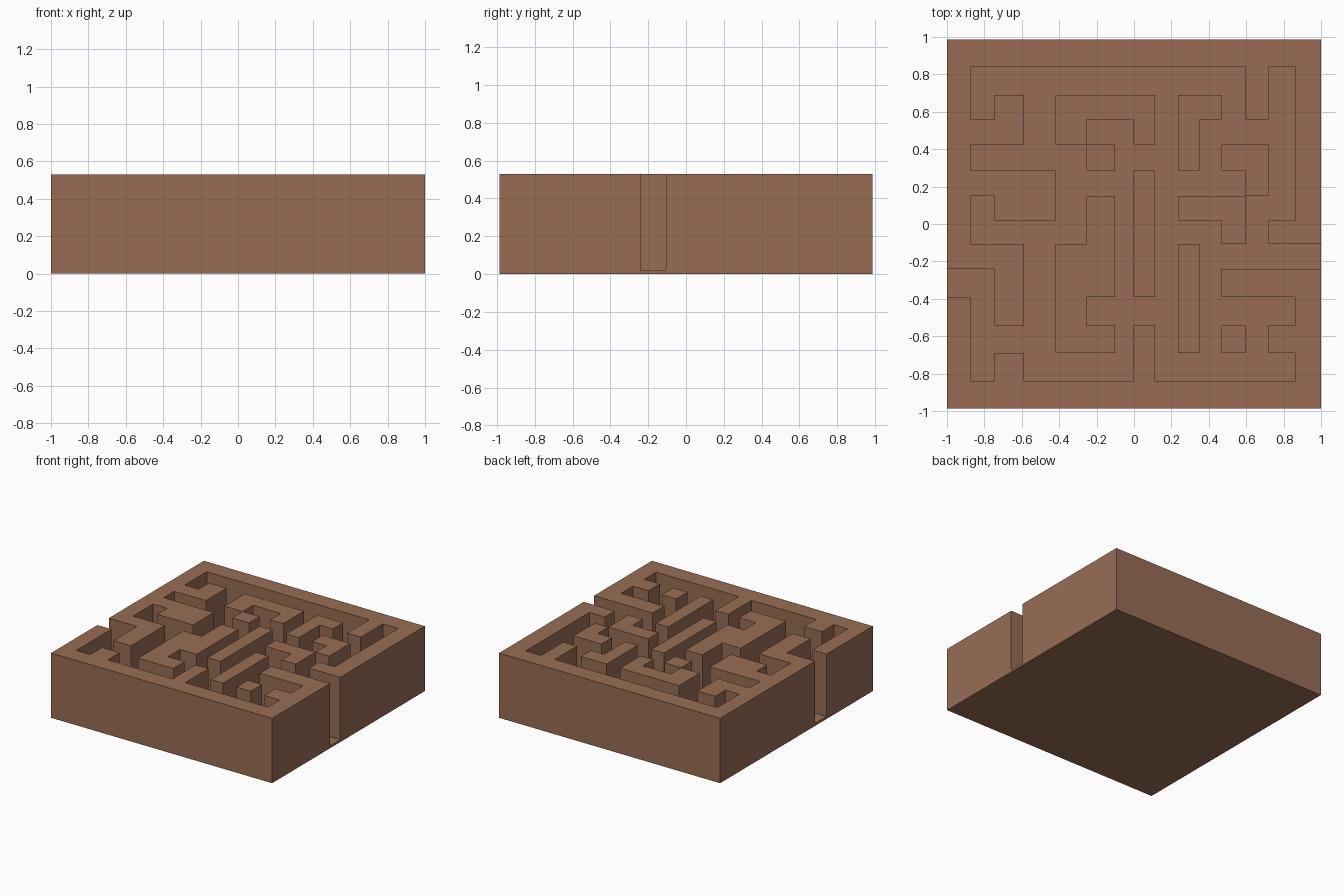
import bpy, bmesh

if "Cube" in bpy.data.objects:
    bpy.data.objects.remove(bpy.data.objects["Cube"])

# Plan of the maze seen from above: '#' is wall, '.' is corridor
PLAN = [
    "###############",
    "#...........#.#",
    "#.#.####.##.#.#",
    "###.#..#.#....#",
    "#....#...#.##.#",
    "####...#....#.#",
    "#.##.#.#.###..#",
    "#....#.#...#.##",
    "###.##.#.#.....",
    "..#.##.#.#.####",
    "#.#.#....#....#",
    "#...##.#.#.#.##",
    "#.#....#......#",
    "###############",
]
XS = [-1, -.873, -.747, -.587, -.42, -.253, -.102, -.003, .113,
      .236, .349, .469, .597, .72, .86, 1]
YS = [.987, .843, .69, .558, .424, .287, .15, .02, -.107, -.24,
      -.389, -.543, -.69, -.843, -.987]
FLOOR, TOP = 0.02, 0.53

wood = bpy.data.materials.new("brown_wood")
wood.diffuse_color = (0.314, 0.152, 0.088, 1)
wood.use_nodes = True
wood.node_tree.nodes["Principled BSDF"].inputs["Base Color"].default_value = wood.diffuse_color


def height(r, c):
    """Surface height of a plan cell; 0 outside the block."""
    if 0 <= r < len(PLAN) and 0 <= c < len(PLAN[0]):
        return TOP if PLAN[r][c] == '#' else FLOOR
    return 0.0


bm = bmesh.new()


def quad(*pts):
    bm.faces.new([bm.verts.new(p) for p in pts])


for r in range(len(PLAN)):
    for c in range(len(PLAN[0])):
        x0, x1, y1, y0 = XS[c], XS[c + 1], YS[r], YS[r + 1]
        h = height(r, c)
        # wall top or corridor floor, and the underside
        quad((x0, y0, h), (x1, y0, h), (x1, y1, h), (x0, y1, h))
        quad((x0, y1, 0), (x1, y1, 0), (x1, y0, 0), (x0, y0, 0))
        # vertical sides towards lower neighbours, facing outwards
        for dr, dc, a, b in ((1, 0, (x0, y0), (x1, y0)), (0, 1, (x1, y0), (x1, y1)),
                             (-1, 0, (x1, y1), (x0, y1)), (0, -1, (x0, y1), (x0, y0))):
            n = height(r + dr, c + dc)
            levels = [z for z in (0.0, FLOOR, TOP) if n <= z <= h]
            for lo, hi in zip(levels, levels[1:]):
                quad((*a, lo), (*b, lo), (*b, hi), (*a, hi))

bmesh.ops.remove_doubles(bm, verts=bm.verts, dist=1e-5)
mesh = bpy.data.meshes.new("maze_block")
bm.to_mesh(mesh)
bm.free()
mesh.materials.append(wood)
maze = bpy.data.objects.new("maze_block", mesh)
bpy.context.collection.objects.link(maze)
